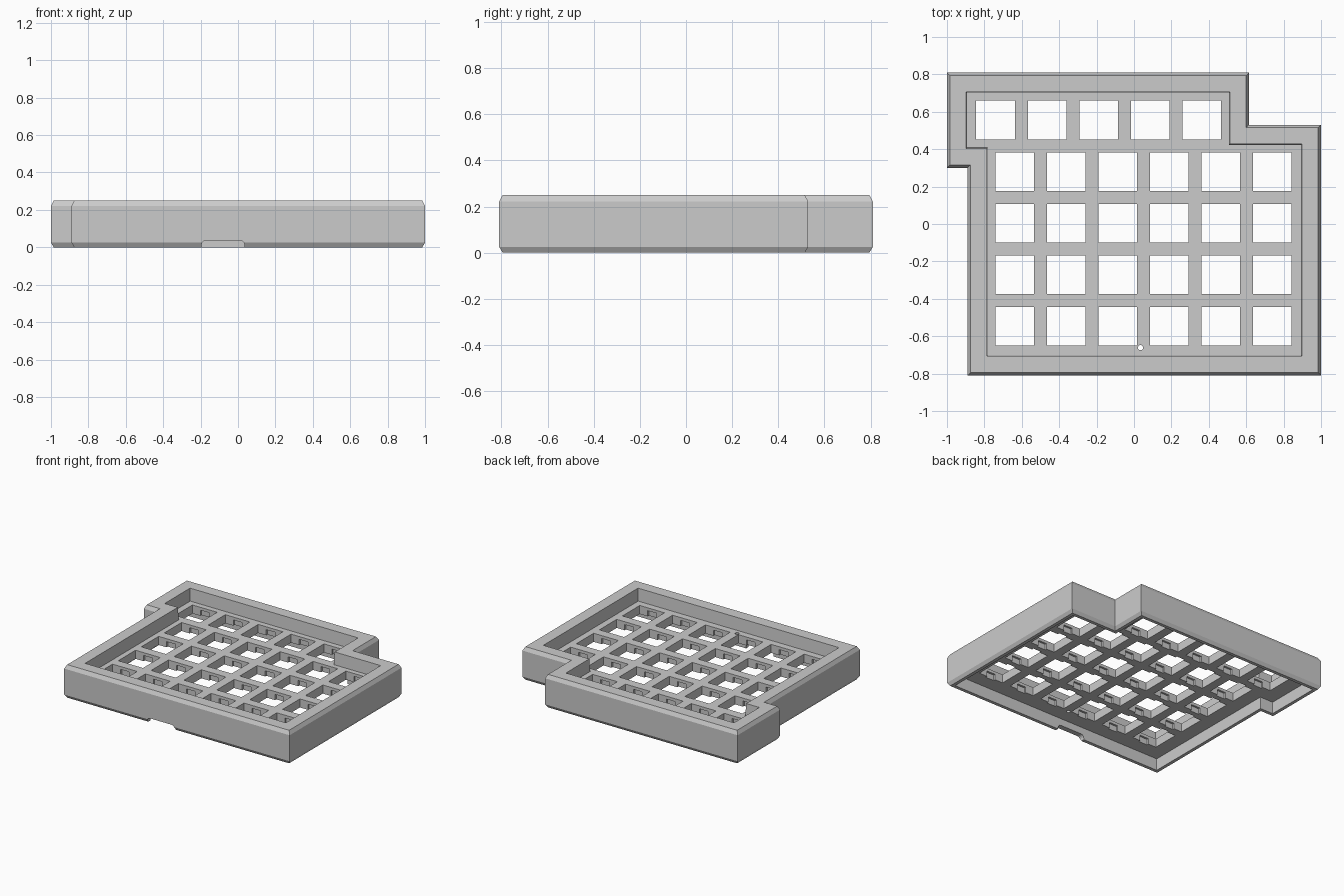
import bpy
import bmesh
import math
from mathutils import Vector

if "Cube" in bpy.data.objects:
    bpy.data.objects.remove(bpy.data.objects["Cube"])

grey = bpy.data.materials.new("plain_grey")
grey.use_nodes = True
grey.diffuse_color = (0.6, 0.6, 0.6, 1)
grey.node_tree.nodes["Principled BSDF"].inputs["Base Color"].default_value = (0.6, 0.6, 0.6, 1)

# Case outline, clockwise from above
OUTLINE = [Vector(p) for p in ((-1, 0.81), (0.615, 0.81), (0.615, 0.53), (1, 0.53),
                               (1, -0.81), (-0.89, -0.81), (-0.89, 0.3), (-1, 0.3))]
PLATE_TOP, PLATE_BOTTOM, HEIGHT = 0.155, 0.09, 0.25
HOLE, PITCH = 0.207, 0.2755


def inset(d):
    """Move every wall of the outline inwards by d."""
    points = []
    for i, p in enumerate(OUTLINE):
        a = (p - OUTLINE[i - 1]).normalized()
        b = (OUTLINE[(i + 1) % len(OUTLINE)] - p).normalized()
        points.append(p + d * (Vector((a.y, -a.x)) + Vector((b.y, -b.x))))
    return points


def make_object(name, bm):
    bmesh.ops.recalc_face_normals(bm, faces=bm.faces)
    mesh = bpy.data.meshes.new(name)
    bm.to_mesh(mesh)
    bm.free()
    mesh.materials.append(grey)
    obj = bpy.data.objects.new(name, mesh)
    bpy.context.collection.objects.link(obj)
    return obj


def add_box(bm, x, y, z0, z1, sx, sy):
    verts = bmesh.ops.create_cube(bm, size=1)["verts"]
    bmesh.ops.scale(bm, vec=(sx, sy, z1 - z0), verts=verts)
    bmesh.ops.translate(bm, vec=(x, y, (z0 + z1) / 2), verts=verts)


def cut(target, bm):
    """Subtract a cutter mesh and discard it."""
    cutter = make_object("cutter", bm)
    cutter.hide_render = True
    mod = target.modifiers.new("cut", "BOOLEAN")
    mod.operation, mod.solver, mod.object = "DIFFERENCE", "EXACT", cutter
    bpy.context.view_layer.objects.active = target
    bpy.ops.object.modifier_apply(modifier=mod.name)
    bpy.data.objects.remove(cutter)


# Body: rings from the underside cavity, round the chamfered wall, to the top recess
bm = bmesh.new()
profile = [(0.04, PLATE_BOTTOM), (0.04, 0), (0.015, 0), (0, 0.025), (0, 0.222),
           (0.015, HEIGHT), (0.103, HEIGHT), (0.108, PLATE_TOP)]
rings = [[bm.verts.new((p.x, p.y, z)) for p in inset(d)] for d, z in profile]
for low, high in zip(rings, rings[1:]):
    for i in range(len(low)):
        bm.faces.new((low[i - 1], low[i], high[i], high[i - 1]))
bm.faces.new(rings[0])
bm.faces.new(rings[-1])
case = make_object("keyboard_case", bm)

# Key positions: five in the back row, six in each of the others
keys = [(-0.74 + i * PITCH, 0.556) for i in range(5)]
keys += [(-0.638 + i * PITCH, 0.28 - r * PITCH) for r in range(4) for i in range(6)]

# Square key holes
bm = bmesh.new()
for x, y in keys:
    add_box(bm, x, y, 0.05, 0.2, HOLE, HOLE)
cut(case, bm)

# Clip notches under the front and back edge of each hole
bm = bmesh.new()
for x, y in keys:
    add_box(bm, x, y, 0.06, PLATE_TOP - 0.022, 0.073, HOLE + 0.03)
cut(case, bm)

# Cable slot with rounded upper corners in the front wall
bm = bmesh.new()
arch = [(-0.195, -0.05), (0.035, -0.05)]
for cx, start in ((0.01, 0), (-0.17, 90)):
    for k in range(5):
        a = math.radians(start + k * 22.5)
        arch.append((cx + 0.025 * math.cos(a), 0.012 + 0.025 * math.sin(a)))
face = bm.faces.new([bm.verts.new((x, -0.9, z)) for x, z in arch])
side = bmesh.ops.extrude_face_region(bm, geom=[face])["geom"]
bmesh.ops.translate(bm, vec=(0, 0.15, 0), verts=[v for v in side if isinstance(v, bmesh.types.BMVert)])
cut(case, bm)

# Small round reset hole
bm = bmesh.new()
pin = bmesh.ops.create_cone(bm, cap_ends=True, segments=20, radius1=0.014, radius2=0.014, depth=0.2)
bmesh.ops.translate(bm, vec=(0.035, -0.661, 0.12), verts=pin["verts"])
cut(case, bm)
